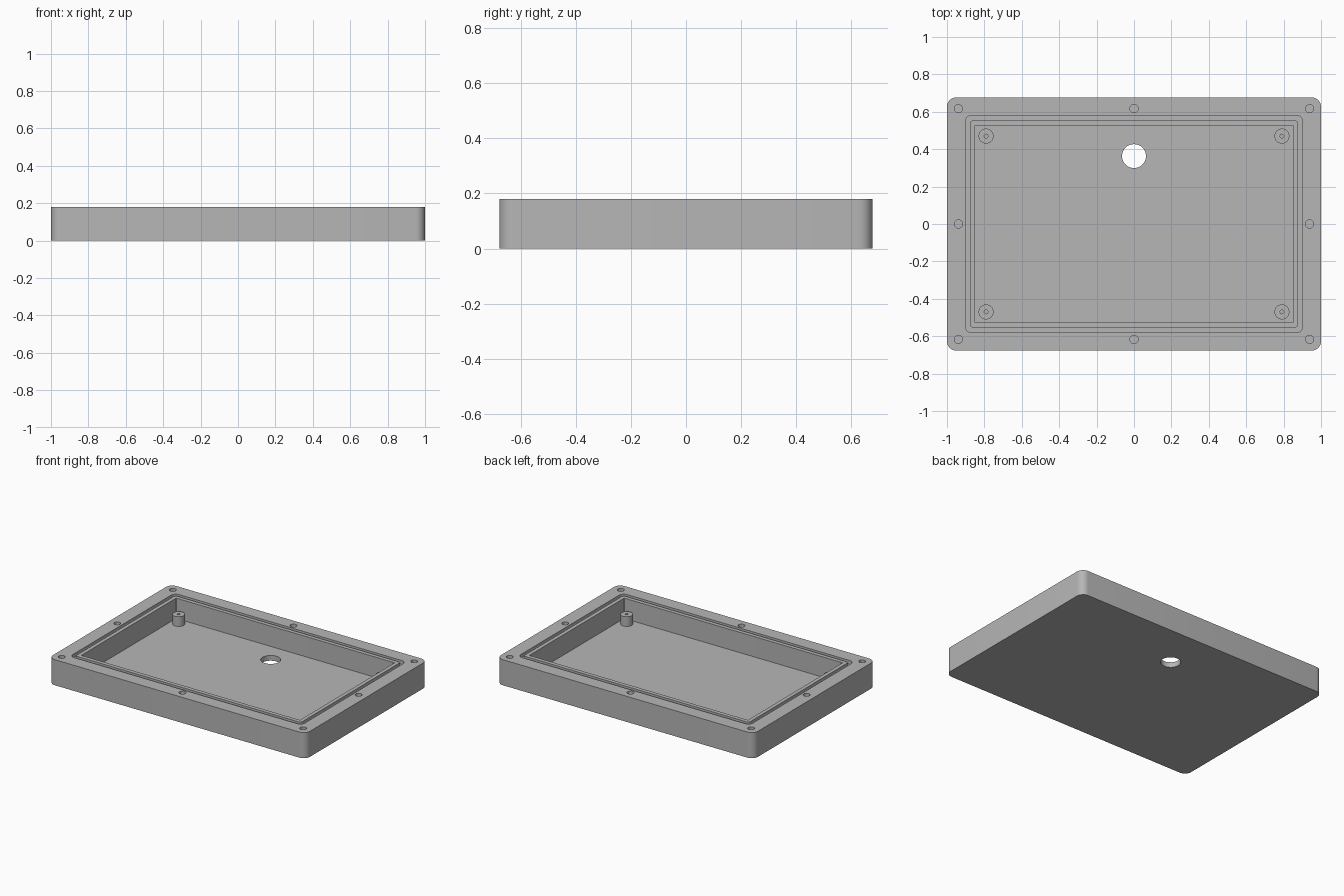
import bpy
import bmesh
import math

if "Cube" in bpy.data.objects:
    bpy.data.objects.remove(bpy.data.objects["Cube"], do_unlink=True)

HEIGHT, FLOOR, OVER = 0.18, 0.037, 0.22
HALF_X, HALF_Y = 1.0, 0.677

grey = bpy.data.materials.new("plain grey")
grey.use_nodes = True
colour = (0.47, 0.47, 0.47, 1)
grey.diffuse_color = colour
grey.node_tree.nodes["Principled BSDF"].inputs["Base Color"].default_value = colour


def outline(hx, hy, r, steps=8):
    """Rounded rectangle; a circle when hx = hy = r."""
    points = []
    for k, (sx, sy) in enumerate([(1, 1), (-1, 1), (-1, -1), (1, -1)]):
        for i in range(steps + 1):
            a = (k + i / steps) * math.pi / 2
            points.append((sx * (hx - r) + r * math.cos(a),
                           sy * (hy - r) + r * math.sin(a)))
    return points


def loft(name, sections, centre=(0, 0), ring=False):
    """Join outlines (hx, hy, r, z) into a solid, or into a closed ring."""
    bm = bmesh.new()
    loops = [[bm.verts.new((x + centre[0], y + centre[1], z))
              for x, y in outline(hx, hy, r)] for hx, hy, r, z in sections]
    pairs = list(zip(loops, loops[1:]))
    if ring:
        pairs.append((loops[-1], loops[0]))
    else:
        bm.faces.new(loops[0])
        bm.faces.new(loops[-1])
    for low, high in pairs:
        n = len(low)
        for i in range(n):
            j = (i + 1) % n
            bm.faces.new((low[i], low[j], high[j], high[i]))
    bmesh.ops.remove_doubles(bm, verts=bm.verts, dist=1e-5)
    bmesh.ops.recalc_face_normals(bm, faces=bm.faces)
    mesh = bpy.data.meshes.new(name)
    bm.to_mesh(mesh)
    bm.free()
    mesh.materials.append(grey)
    obj = bpy.data.objects.new(name, mesh)
    bpy.context.collection.objects.link(obj)
    return obj


def prism(name, hx, hy, r, z0, z1, centre=(0, 0)):
    return loft(name, [(hx, hy, r, z0), (hx, hy, r, z1)], centre)


def smooth(obj):
    bpy.ops.object.select_all(action='DESELECT')
    obj.select_set(True)
    bpy.context.view_layer.objects.active = obj
    bpy.ops.object.shade_smooth_by_angle(angle=math.radians(30))


# Tray body
tray = prism("tray_body", HALF_X, HALF_Y, 0.05, 0, HEIGHT)

# Cavity, seal groove and cable hole
cutters = [prism("cavity_cutter", 0.85, 0.527, 0.004, FLOOR, OVER)]
seat = HEIGHT - 0.027
outer, inner = (0.902, 0.581, 0.035), (0.877, 0.555, 0.02)
cutters.append(loft("groove_cutter", [(*outer, seat), (*outer, OVER),
                                      (*inner, OVER), (*inner, seat)], ring=True))
cutters.append(prism("cable_hole_cutter", 0.064, 0.064, 0.064, -0.05, 0.1, (0, 0.363)))

# Blind screw holes around the rim
for sx in (-1, 0, 1):
    for sy in (-1, 0, 1):
        if sx or sy:
            cutters.append(prism("screw_hole_cutter", 0.022, 0.022, 0.022,
                                 0.06, OVER, (sx * 0.939, sy * 0.617)))

for cutter in cutters:
    mod = tray.modifiers.new(cutter.name, 'BOOLEAN')
    mod.operation = 'DIFFERENCE'
    mod.solver = 'EXACT'
    mod.object = cutter

# Bake the cuts and remove the cutters
graph = bpy.context.evaluated_depsgraph_get()
baked = bpy.data.meshes.new_from_object(tray.evaluated_get(graph))
tray.modifiers.clear()
tray.data = baked
for cutter in cutters:
    bpy.data.objects.remove(cutter, do_unlink=True)
smooth(tray)

# Standoffs with blind bores
TOP = 0.105
for sx, side in ((1, "left"), (-1, "right")):
    for sy, end in ((-1, "front"), (1, "back")):
        post = loft(f"standoff_{end}_{side}",
                    [(r, r, r, z) for r, z in ((0.04, FLOOR - 0.01), (0.04, TOP),
                                               (0.01, TOP), (0.01, FLOOR))],
                    (sx * 0.791, sy * 0.47))
        smooth(post)
